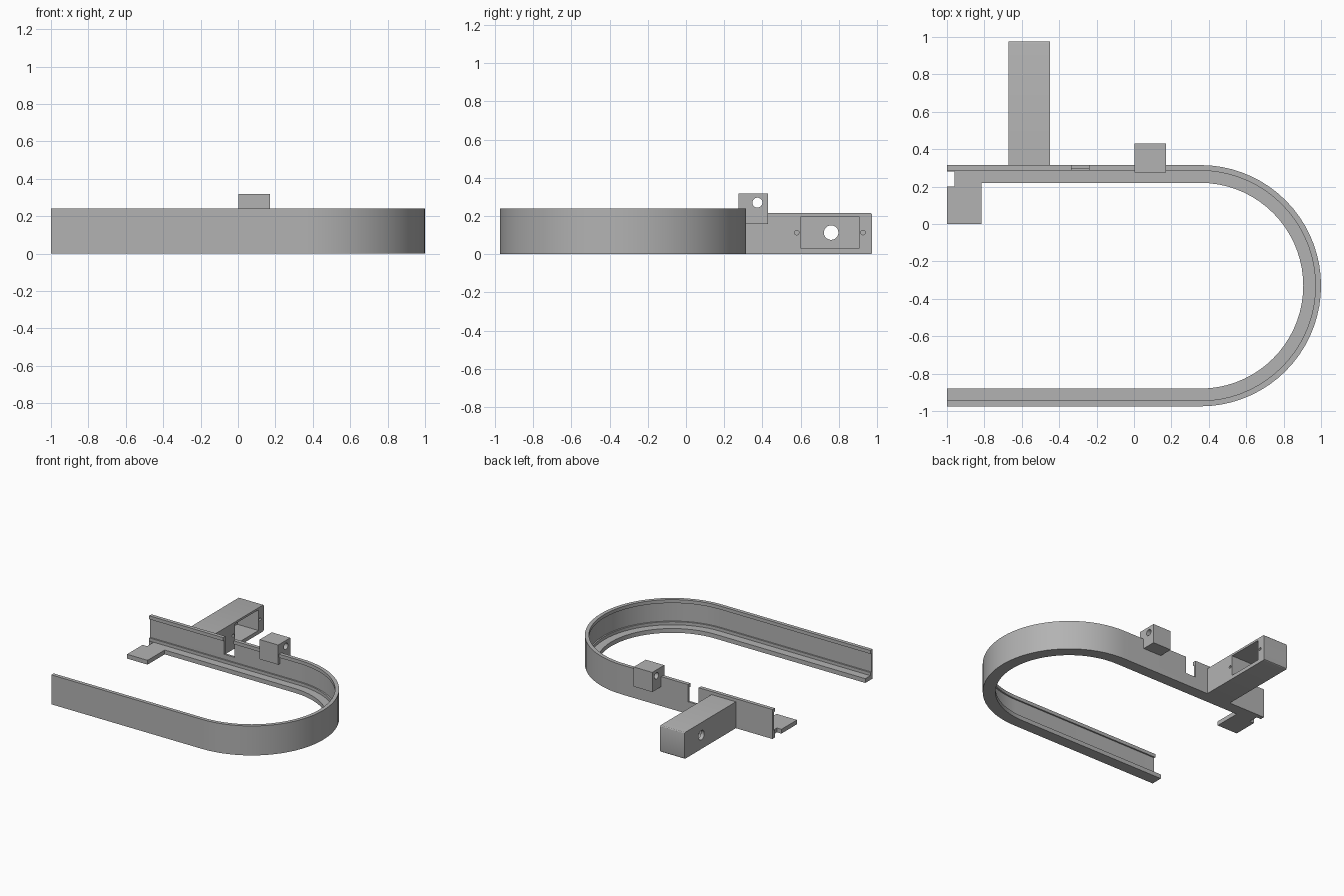
import bpy, bmesh, math
from mathutils import Matrix, Vector

old = bpy.data.objects.get("Cube")
if old:
    bpy.data.objects.remove(old, do_unlink=True)

grey = bpy.data.materials.new("plain grey")
grey.use_nodes = True
GREY = (0.45, 0.45, 0.45, 1)
grey.diffuse_color = GREY
grey.node_tree.nodes["Principled BSDF"].inputs["Base Color"].default_value = GREY


def finish(bm, name):
    bmesh.ops.recalc_face_normals(bm, faces=bm.faces)
    mesh = bpy.data.meshes.new(name)
    bm.to_mesh(mesh)
    bm.free()
    mesh.materials.append(grey)
    ob = bpy.data.objects.new(name, mesh)
    bpy.context.collection.objects.link(ob)
    return ob


def box(name, lo, hi):
    lo, hi = Vector(lo), Vector(hi)
    bm = bmesh.new()
    bmesh.ops.create_cube(bm, size=1, matrix=Matrix.Translation((lo + hi) / 2)
                          @ Matrix.Diagonal((hi - lo).to_4d()))
    return finish(bm, name)


def rod_x(name, x0, x1, y, z, r, sides=32):
    bm = bmesh.new()
    bmesh.ops.create_cone(bm, cap_ends=True, segments=sides, radius1=r, radius2=r,
                          depth=x1 - x0,
                          matrix=Matrix.Translation(((x0 + x1) / 2, y, z))
                          @ Matrix.Rotation(math.pi / 2, 4, 'Y'))
    return finish(bm, name)


def apply_modifier(ob, mod):
    bpy.context.view_layer.objects.active = ob
    bpy.ops.object.modifier_apply(modifier=mod.name)


def cut(ob, *cutters):
    for cutter in cutters:
        mod = ob.modifiers.new("cut", 'BOOLEAN')
        mod.operation, mod.solver, mod.object = 'DIFFERENCE', 'EXACT', cutter
        apply_modifier(ob, mod)
        bpy.data.objects.remove(cutter, do_unlink=True)


def smooth(ob):
    bpy.ops.object.select_all(action='DESELECT')
    ob.select_set(True)
    bpy.context.view_layer.objects.active = ob
    bpy.ops.object.shade_smooth_by_angle(angle=math.radians(30))


# U-shaped rail: profile of (inset from the outer face, height) swept along the path
CX, CY, R, STEPS = 0.355, -0.33, 0.645, 36
profile = [(0, 0), (0.095, 0), (0.095, 0.035), (0.03, 0.035), (0.03, 0.06),
           (0.018, 0.06), (0.018, 0.212), (0.03, 0.212), (0.03, 0.24), (0, 0.24)]
stations = [(-1, -math.pi / 2)]
stations += [(CX, -math.pi / 2 + math.pi * i / STEPS) for i in range(STEPS + 1)]
stations += [(-1, math.pi / 2)]
bm = bmesh.new()
rings = [[bm.verts.new((x + (R - d) * math.cos(a), CY + (R - d) * math.sin(a), z))
          for d, z in profile] for x, a in stations]
for r0, r1 in zip(rings, rings[1:]):
    for i in range(len(profile)):
        j = (i + 1) % len(profile)
        bm.faces.new((r0[i], r0[j], r1[j], r1[i]))
bm.faces.new(rings[0])
bm.faces.new(rings[-1])
rail = finish(bm, "curved_rail")

# Gap in the back wall and notch at the end of its base
cut(rail, box("wall_gap", (-0.335, 0.25, 0.1), (-0.24, 0.4, 0.4)),
    box("end_notch", (-1.1, 0.2, -0.1), (-0.96, 0.28, 0.1)))
smooth(rail)

# Flat tab at the end of the back rail
tab = box("end_tab", (-1, 0, 0), (-0.815, 0.22, 0.035))
cut(tab, box("tab_notch", (-1.1, 0.2, -0.1), (-0.96, 0.3, 0.1)))

# Hollow arm with a pocket, through hole and two blind screw holes
arm = box("motor_arm", (-0.67, 0.31, 0), (-0.45, 0.975, 0.215))
bm = bmesh.new()
bm.from_mesh(arm.data)
ends = [e for e in bm.edges if all(v.co.y > 0.9 for v in e.verts)
        and abs(e.verts[0].co.x - e.verts[1].co.x) > 0.1]
bmesh.ops.bevel(bm, geom=ends, offset=0.01, segments=3, profile=0.5, affect='EDGES')
bm.to_mesh(arm.data)
bm.free()
cut(arm, box("pocket", (-0.64, 0.602, 0.03), (-0.4, 0.905, 0.198)),
    rod_x("axle_hole", -0.8, -0.6, 0.76, 0.113, 0.038),
    *[rod_x("screw_hole", -0.55, -0.4, y, 0.113, 0.012, 16) for y in (0.58, 0.927)])
smooth(arm)

# Drilled block standing on the back wall
lug = box("drilled_block", (0.003, 0.275, 0.158), (0.17, 0.43, 0.318))
cut(lug, rod_x("block_hole", -0.1, 0.3, 0.374, 0.27, 0.026))
smooth(lug)
